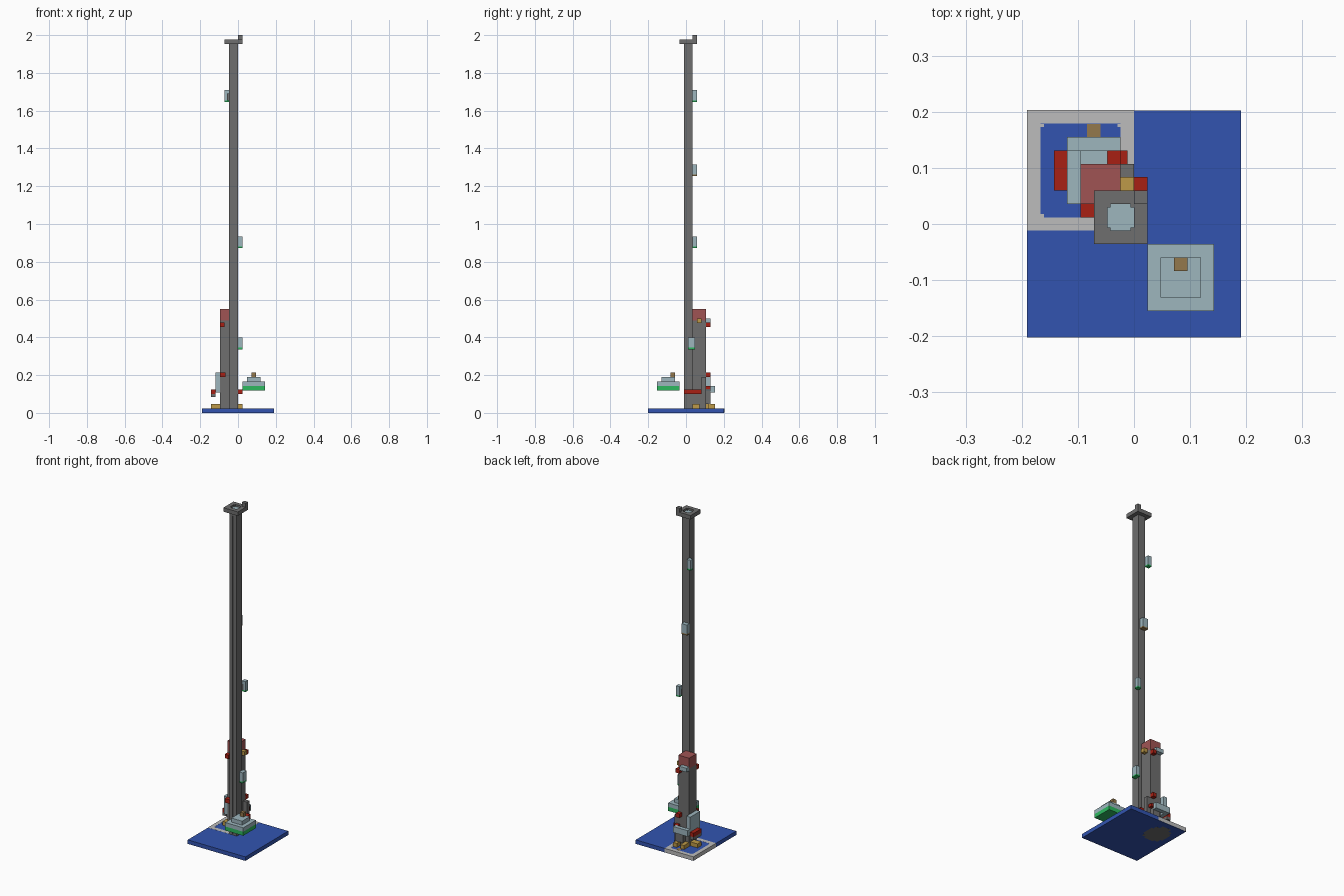
import bpy, bmesh, math

if "Cube" in bpy.data.objects:
    bpy.data.objects.remove(bpy.data.objects["Cube"])

U = 2 / 168  # size of one block


def material(name, rgb):
    lin = [((c / 255 + 0.055) / 1.055) ** 2.4 for c in rgb] + [1]
    m = bpy.data.materials.new(name)
    m.use_nodes = True
    m.diffuse_color = lin
    m.node_tree.nodes["Principled BSDF"].inputs["Base Color"].default_value = lin
    return m


blue = material("deep blue", (50, 84, 176))
pale = material("pale grey", (188, 188, 188))
stone = material("stone grey", (110, 110, 110))
red = material("red", (168, 32, 20))
pink = material("dusty red", (160, 84, 84))
ice = material("pale blue", (157, 182, 190))
green = material("green", (45, 185, 95))
tan = material("tan", (148, 120, 76))
gold = material("gold", (190, 154, 72))


def part(name, mat, *boxes):
    """One object from boxes given as x0, x1, y0, y1, z0, z1 in blocks."""
    bm = bmesh.new()
    for x0, x1, y0, y1, z0, z1 in boxes:
        new = bmesh.ops.create_cube(bm, size=1)["verts"]
        for v in new:
            v.co.x = ((x1 if v.co.x > 0 else x0) - 16) * U
            v.co.y = ((y1 if v.co.y > 0 else y0) - 17) * U
            v.co.z = (z1 if v.co.z > 0 else z0) * U
    me = bpy.data.meshes.new(name)
    bm.to_mesh(me)
    bm.free()
    me.materials.append(mat)
    ob = bpy.data.objects.new(name, me)
    bpy.context.collection.objects.link(ob)
    return ob


def frame(x0, x1, y0, y1, z0, z1, t):
    """Four boxes around an open square."""
    return [(x0, x1, y0, y0 + t, z0, z1), (x0, x1, y1 - t, y1, z0, z1),
            (x0, x0 + t, y0 + t, y1 - t, z0, z1), (x1 - t, x1, y0 + t, y1 - t, z0, z1)]


# Ground: sea with a pale shore around a pool
part("sea", blue, (0, 32, 0, 34, 0, 2))
shore = frame(-.03, 16, 16, 34.03, .1, 2.04, 2)
corners = [(x, x + .5, y, y + .5, 1, 2.04) for x in (2, 13.5) for y in (18, 31.5)]
part("shore", pale, *shore, *corners)
part("shore_patch", tan, (9, 11, 30, 32, 1, 2.06))
part("sea_bed", stone, (4, 13, 19, 29, -.02, .1), (3, 14, 21, 27, -.02, .1),
     (6, 11, 18, 31, -.02, .1))

# Tall tower with a shallow groove down its front
part("tower", stone, (12, 16, 16.4, 20, 2, 164), (12, 13.6, 16, 16.4, 2, 164),
     (14.4, 16, 16, 16.4, 2, 164), (13.6, 14.4, 16, 16.4, 162, 164))
part("tower_cap", stone, *frame(10, 18, 14, 22, 164, 166, 2),
     *[(x, x + .5, y, y + .5, 164, 166) for x in (12, 15.5) for y in (16, 19.5)])
part("cap_post", stone, (16, 18, 20, 22, 164, 168))
part("cap_water", ice, (12, 16, 16, 20, 164, 165))

# Small cabins spiralling up the tower, each with a coloured underside
cabins = [(16, 18, 18, 21, 28, green), (16, 18, 20, 22, 73, green),
          (12, 15, 20, 22, 105, tan), (10, 12, 20, 22, 138, green)]
for i, (x0, x1, y0, y1, z, floor) in enumerate(cabins):
    part(f"cabin_{i + 1}", ice, (x0, x1, y0, y1, z + 1, z + 5.5))
    part(f"cabin_floor_{i + 1}", floor, (x0, x1, y0, y1, z + .3, z + 1))
part("cabin_brackets", stone, (16, 17, 20, 21, 74, 77), (11, 12, 19, 21, 139, 142))

# Lower tower with a dusty red top
part("low_tower", stone, (8, 14, 20, 26, 2, 41))
part("low_tower_top", pink, (8, 14, 20, 26, 41, 46.3))
part("low_tower_buttress", stone, (14, 16, 20, 26, 2, 9), (10, 14, 26, 28, 4, 10),
     (14, 16, 24, 26, 9, 16))
part("upper_red_ledges", red, (8, 10, 18, 20, 38.3, 40.3), (12, 14, 26, 28, 38.3, 40.3))
part("upper_box", ice, (8, 12, 26, 28, 40, 42))
part("upper_lamp", gold, (14, 16, 22, 24, 40, 42))

# Rooms and ledges around the foot
part("lower_rooms", ice, (6, 8, 20, 30, 9, 12), (6, 8, 20, 28, 12, 18),
     (8, 14, 28, 30, 9, 12))
part("lower_red_ledges", red, (4, 6, 22, 28, 8.5, 10.5), (16, 18, 16, 24, 8.5, 10.5),
     (8, 10.5, 18, 20, 16, 18), (12, 14, 26, 28, 16, 18), (13, 15, 25, 28, 10.5, 12))
part("ledge_support", stone, (4, 6, 22, 28, 7, 8.5))
part("foot_blocks", gold, (4, 8, 22, 25, 2, 4), (14, 18, 20, 23, 2, 4),
     (8, 10, 26, 30, 2, 4), (12, 14, 27, 30, 2, 4))

# Floating platform
part("platform_base", green, (18, 28, 4, 14, 10, 12))
part("platform_deck", ice, (18, 28, 4, 14, 12, 14))
part("platform_step", ice, (20, 26, 6, 12, 14, 16))
part("platform_post", tan, (22, 24, 10, 12, 16, 18))
